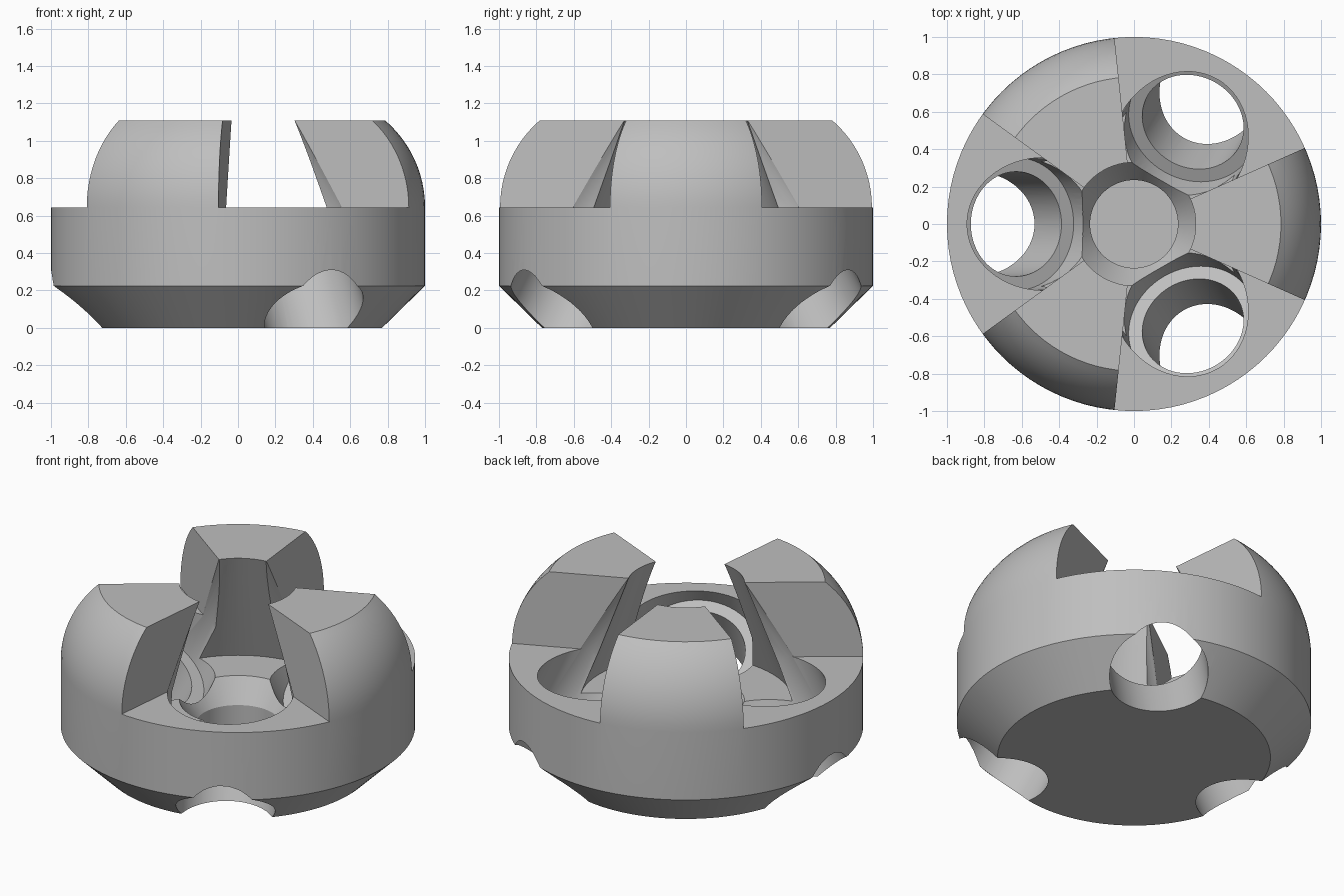
import bpy, bmesh, math
from mathutils import Matrix

if "Cube" in bpy.data.objects:
    bpy.data.objects.remove(bpy.data.objects["Cube"], do_unlink=True)

grey = bpy.data.materials.new("plain grey")
grey.use_nodes = True
colour = (0.52, 0.52, 0.52, 1)
grey.diffuse_color = colour
grey.node_tree.nodes["Principled BSDF"].inputs["Base Color"].default_value = colour


def finish(name, bm, matrix=Matrix()):
    bmesh.ops.remove_doubles(bm, verts=bm.verts, dist=1e-5)
    bmesh.ops.recalc_face_normals(bm, faces=bm.faces)
    mesh = bpy.data.meshes.new(name)
    bm.to_mesh(mesh)
    bm.free()
    mesh.materials.append(grey)
    obj = bpy.data.objects.new(name, mesh)
    obj.matrix_world = matrix
    bpy.context.collection.objects.link(obj)
    return obj


def lathe(name, profile, steps, matrix=Matrix()):
    """Revolve (radius, height) points that start and end on the axis."""
    bm = bmesh.new()
    verts = [bm.verts.new((r, 0, z)) for r, z in profile]
    edges = [bm.edges.new(pair) for pair in zip(verts, verts[1:])]
    bmesh.ops.spin(bm, geom=verts + edges, cent=(0, 0, 0), axis=(0, 0, 1),
                   angle=math.tau, steps=steps)
    return finish(name, bm, matrix)


def wedge(name, half_angle, low, high, matrix):
    """Three-sided prism whose tip lies on the axis."""
    bm = bmesh.new()
    reach = 2
    side = reach * math.tan(half_angle)
    base = bm.faces.new([bm.verts.new((x, y, low))
                         for x, y in ((0, 0), (reach, -side), (reach, side))])
    out = bmesh.ops.extrude_face_region(bm, geom=[base])
    top = [v for v in out["geom"] if isinstance(v, bmesh.types.BMVert)]
    bmesh.ops.translate(bm, verts=top, vec=(0, 0, high - low))
    return finish(name, bm, matrix)


# Body: chamfered foot, straight band, rounded shoulder, flat top
SHOULDER, TOP, ARC = 0.645, 1.11, 0.612
sweep = math.asin((TOP - SHOULDER) / ARC)
dome = [(1 - ARC + ARC * math.cos(sweep * i / 12), SHOULDER + ARC * math.sin(sweep * i / 12))
        for i in range(13)]
body = lathe("clamp_body", [(0, 0), (0.77, 0), (1, 0.225)] + dome + [(0, TOP)], 96)

# Central cavity: undercut cone, ledge, funnel and blind bore
cutters = [lathe("cavity_cutter", [(0, 0.1), (0.235, 0.1), (0.235, 0.24), (0.33, 0.38),
                                   (0.6, 0.38), (0.33, TOP), (0.293, 1.21), (0, 1.21)], 72)]

# Three slots, each with a tilted stepped hole
for i in range(3):
    turn = Matrix.Rotation(math.radians(60 + 120 * i), 4, 'Z')
    cutters.append(wedge("slot_cutter", math.radians(36), SHOULDER, 1.4, turn))
    tilt = turn @ Matrix.Translation((0.63, 0, 0.39)) @ Matrix.Rotation(math.radians(-30), 4, 'Y')
    cutters.append(lathe("hole_cutter", [(0, -0.9), (0.28, -0.9), (0.28, 0), (0.355, 0),
                                         (0.355, 0.3), (0.17, 0.903), (0, 0.903)], 64, tilt))

for cutter in cutters:
    cut = body.modifiers.new(cutter.name, 'BOOLEAN')
    cut.operation = 'DIFFERENCE'
    cut.solver = 'EXACT'
    cut.object = cutter
    cutter.hide_render = True

# Bake the cuts, then discard the cutters
bpy.context.view_layer.update()
result = bpy.data.meshes.new_from_object(body.evaluated_get(bpy.context.evaluated_depsgraph_get()))
body.modifiers.clear()
body.data = result
for cutter in cutters:
    bpy.data.objects.remove(cutter, do_unlink=True)

bpy.ops.object.select_all(action='DESELECT')
body.select_set(True)
bpy.context.view_layer.objects.active = body
bpy.ops.object.shade_smooth_by_angle(angle=math.radians(25))
